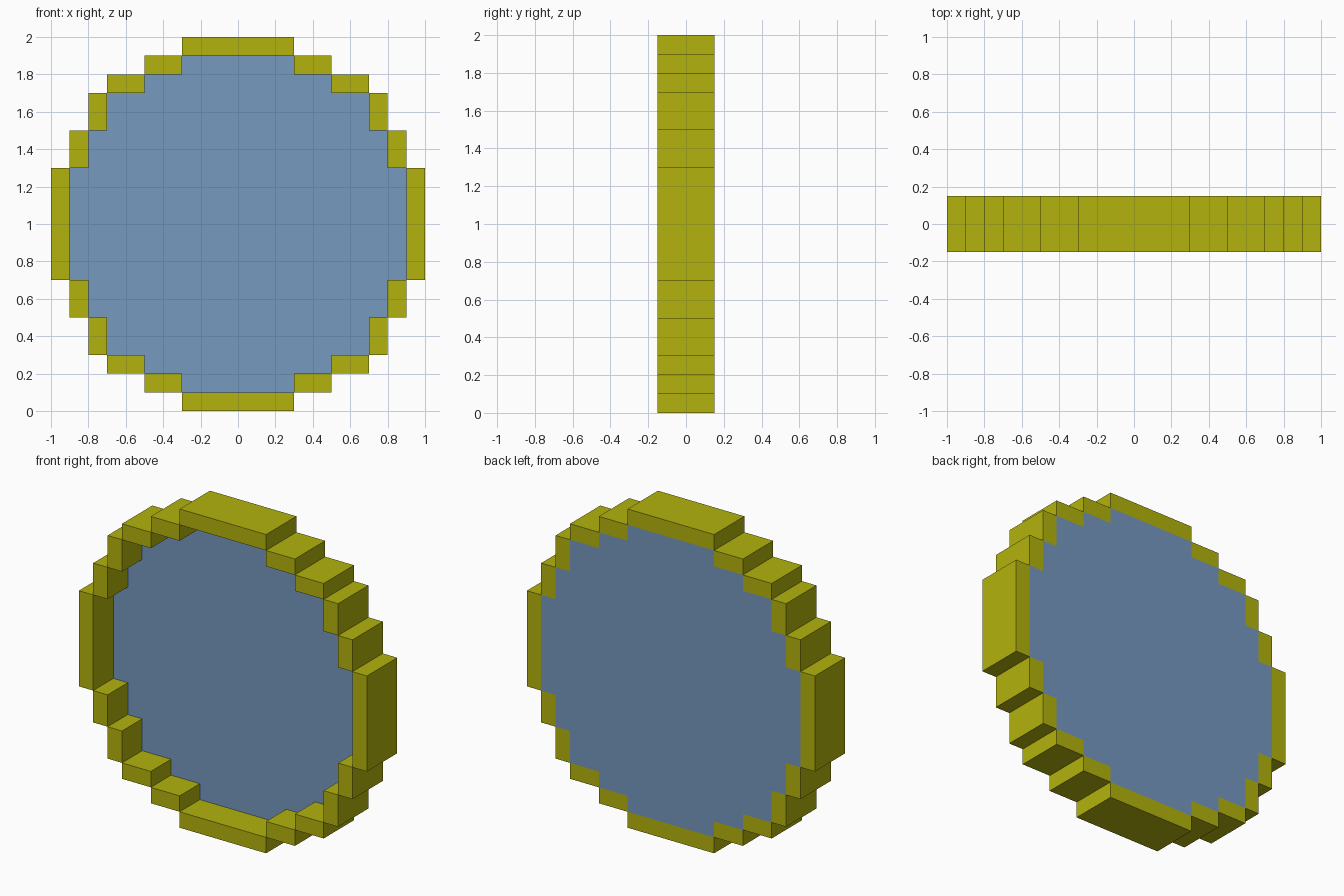
import bpy
import bmesh
from mathutils import Matrix, Vector

cube = bpy.data.objects.get("Cube")
if cube:
    bpy.data.objects.remove(cube, do_unlink=True)

HALF_DEPTH = 0.15   # frame reaches this far front and back
PANE_FRONT = 0.05   # pane is recessed at the front, flush at the back
CENTRE_Z = 1.0


def make_material(name, rgb):
    mat = bpy.data.materials.new(name)
    mat.use_nodes = True
    mat.diffuse_color = (*rgb, 1)
    mat.node_tree.nodes["Principled BSDF"].inputs["Base Color"].default_value = (*rgb, 1)
    return mat


def make_object(name, bm, mat):
    bmesh.ops.recalc_face_normals(bm, faces=bm.faces)
    mesh = bpy.data.meshes.new(name)
    bm.to_mesh(mesh)
    bm.free()
    mesh.materials.append(mat)
    obj = bpy.data.objects.new(name, mesh)
    obj.location.z = CENTRE_Z
    bpy.context.collection.objects.link(obj)


def add_block(bm, x0, x1, z0, z1):
    size = Vector((x1 - x0, 2 * HALF_DEPTH, z1 - z0))
    middle = Vector(((x0 + x1) / 2, 0, (z0 + z1) / 2))
    matrix = Matrix.Translation(middle) @ Matrix.Diagonal(size).to_4x4()
    bmesh.ops.create_cube(bm, size=1, matrix=matrix)


yellow = make_material("olive_yellow", (0.45, 0.45, 0.004))
blue = make_material("soft_blue", (0.181, 0.319, 0.527))

# Stepped ring: four long bars, plus corner blocks mirrored into each quadrant
bm = bmesh.new()
for s in (-1, 1):
    low, high = sorted((s * 0.9, s * 1.0))
    add_block(bm, -0.3, 0.3, low, high)
    add_block(bm, low, high, -0.3, 0.3)
corner_blocks = [(0.3, 0.5, 0.8, 0.9), (0.5, 0.7, 0.7, 0.8)]
corner_blocks += [(c, d, a, b) for a, b, c, d in corner_blocks]
for x0, x1, z0, z1 in corner_blocks:
    for sx in (-1, 1):
        for sz in (-1, 1):
            add_block(bm, *sorted((sx * x0, sx * x1)), *sorted((sz * z0, sz * z1)))
make_object("stepped_frame", bm, yellow)

# Pane: a stepped outline mirrored from one quadrant, closed into a thin slab
quadrant = [(0.9, 0.3), (0.8, 0.3), (0.8, 0.5), (0.7, 0.5), (0.7, 0.7),
            (0.5, 0.7), (0.5, 0.8), (0.3, 0.8), (0.3, 0.9)]
right_half = [(x, -z) for x, z in reversed(quadrant)] + quadrant
outline = right_half + [(-x, z) for x, z in reversed(right_half)]
bm = bmesh.new()
front, back = ([bm.verts.new((x, y, z)) for x, z in outline]
               for y in (PANE_FRONT, HALF_DEPTH))
bm.faces.new(front)
bm.faces.new(reversed(back))
for i in range(len(outline)):
    bm.faces.new((front[i], front[i - 1], back[i - 1], back[i]))
make_object("pane", bm, blue)
